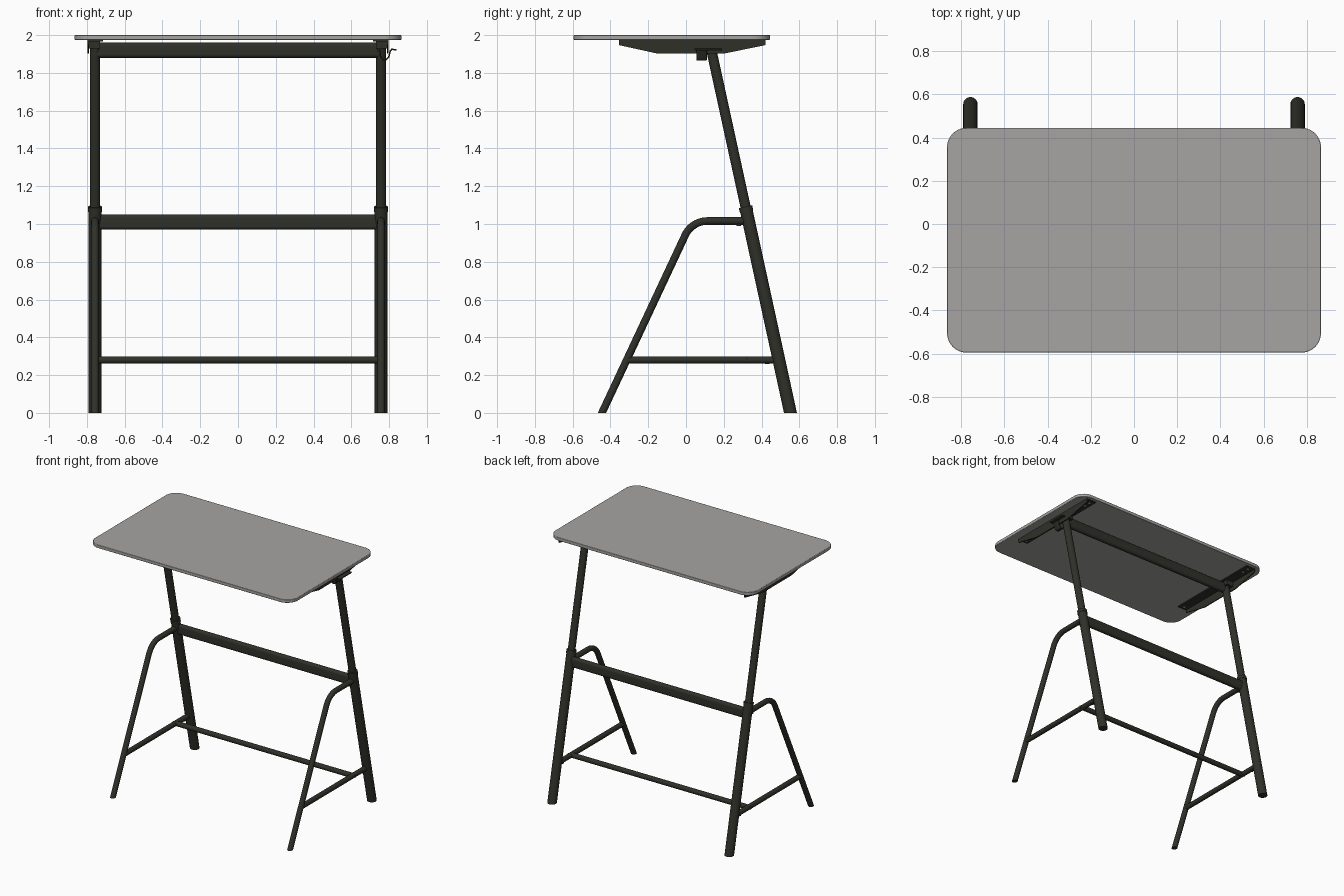
import bpy, bmesh, math
from mathutils import Vector

if "Cube" in bpy.data.objects:
    bpy.data.objects.remove(bpy.data.objects["Cube"])


def material(name, rgb):
    m = bpy.data.materials.new(name)
    m.diffuse_color = (*rgb, 1)
    m.use_nodes = True
    m.node_tree.nodes["Principled BSDF"].inputs["Base Color"].default_value = m.diffuse_color
    return m


STEEL = material("dark olive steel", (0.030, 0.030, 0.023))
GREY = material("warm grey top", (0.385, 0.378, 0.365))


def finish(name, bm, mat, smooth=True):
    bmesh.ops.recalc_face_normals(bm, faces=bm.faces[:])
    me = bpy.data.meshes.new(name)
    bm.to_mesh(me)
    bm.free()
    me.materials.append(mat)
    ob = bpy.data.objects.new(name, me)
    bpy.context.collection.objects.link(ob)
    if smooth:
        bpy.ops.object.select_all(action='DESELECT')
        bpy.context.view_layer.objects.active = ob
        ob.select_set(True)
        bpy.ops.object.shade_smooth_by_angle(angle=math.radians(35))
    return ob


def circle(r, n=28):
    return [(r * math.cos(2 * math.pi * i / n), r * math.sin(2 * math.pi * i / n)) for i in range(n)]


def rounded(w, h, r, n=8):
    """Rounded rectangle outline, half sizes w and h."""
    pts = []
    for cx, cy, a0 in ((1, 1, 0), (-1, 1, 90), (-1, -1, 180), (1, -1, 270)):
        for i in range(n + 1):
            a = math.radians(a0 + 90 * i / n)
            pts.append((cx * (w - r) + r * math.cos(a), cy * (h - r) + r * math.sin(a)))
    return pts


def sweep(name, path, section, ref, mat=STEEL, on_floor=False):
    """Sweep a section along a path; ref fixes the first section axis."""
    bm = bmesh.new()
    path = [Vector(p) for p in path]
    rings = []
    for i, p in enumerate(path):
        t = (path[min(i + 1, len(path) - 1)] - path[max(i - 1, 0)]).normalized()
        u = Vector(ref)
        u = (u - t * u.dot(t)).normalized()
        v = t.cross(u)
        ring = []
        for a, b in section:
            co = p + u * a + v * b
            if on_floor and i == 0:
                co -= t * (co.z / t.z)     # level cut at the floor
            ring.append(bm.verts.new(co))
        rings.append(ring)
    n = len(section)
    for r0, r1 in zip(rings, rings[1:]):
        for j in range(n):
            bm.faces.new((r0[j], r0[(j + 1) % n], r1[(j + 1) % n], r1[j]))
    bm.faces.new(rings[0])
    bm.faces.new(rings[-1])
    return finish(name, bm, mat)


def plate(name, outline, x0, x1):
    """Flat y-z outline extruded from x0 to x1."""
    bm = bmesh.new()
    f = bm.faces.new([bm.verts.new((x0, y, z)) for y, z in outline])
    g = bmesh.ops.extrude_face_region(bm, geom=[f])
    bmesh.ops.translate(bm, vec=(x1 - x0, 0, 0), verts=[v for v in g["geom"] if isinstance(v, bmesh.types.BMVert)])
    return finish(name, bm, STEEL, False)


def leg_y(z):
    return 0.553 - 0.218 * z


X = (1, 0, 0)
Z = (0, 0, 1)
LX = 0.757

# table top with rounded corners and softened rim
top = sweep("table_top", [(0, -0.075, 1.975), (0, -0.075, 2.0)], rounded(0.865, 0.52, 0.09, 12), X, GREY)
bev = top.modifiers.new("rim", 'BEVEL')
bev.width, bev.segments, bev.limit_method, bev.angle_limit = 0.003, 2, 'ANGLE', math.radians(60)

# bent front leg: straight rise, arc, level run to the rear leg
start = Vector((-0.445, 0.0))
corner = Vector((0.031, 1.016))
d = (corner - start).normalized()
turn = math.atan2(d.y, d.x)
rad = 0.13
cut = rad * math.tan(turn / 2)
centre = Vector((corner.x + cut, corner.y - rad))
bent = [tuple(start)]
for i in range(13):
    a = math.pi / 2 + turn * (1 - i / 12)
    bent.append((centre.x + rad * math.cos(a), centre.y + rad * math.sin(a)))
bent.append((leg_y(1.016), 1.016))

for side, s in (("left", -1), ("right", 1)):
    x = s * LX
    # telescopic rear leg
    sweep("rear_leg_outer_" + side, [(x, leg_y(0), 0), (x, leg_y(1.08), 1.08)], circle(0.0335), X, on_floor=True)
    sweep("rear_leg_inner_" + side, [(x, leg_y(1.0), 1.0), (x, leg_y(1.955), 1.955)], circle(0.027), X)
    sweep("leg_collar_" + side, [(x, leg_y(1.065), 1.065), (x, leg_y(1.092), 1.092)], circle(0.036), X)
    # front leg and side bar
    sweep("front_leg_" + side, [(x, y, z) for y, z in bent], circle(0.02), X, on_floor=True)
    sweep("side_bar_" + side, [(x, -0.445 + 0.28 * 0.4685, 0.28), (x, leg_y(0.28), 0.28)], circle(0.019), X)
    # small bolts
    for y, z in ((0.28, 0.99), (0.43, 0.258)):
        sweep("bolt_" + side, [(x, y, z), (x, y, z + 0.02)], circle(0.012, 12), X)
    sweep("stretcher_bolt_" + side, [(x + s * 0.017, 0.32, 0.28), (x + s * 0.022, 0.32, 0.28)], circle(0.01, 12), Z)
    # top bracket: flange under the top and tapered web on the outside
    plate("bracket_flange_" + side, [(-0.355, 1.967), (0.42, 1.967), (0.42, 1.975), (-0.355, 1.975)],
          s * 0.715, s * 0.797)
    plate("bracket_web_" + side, [(-0.355, 1.975), (-0.355, 1.947), (-0.15, 1.902), (0.2, 1.902),
                                  (0.42, 1.947), (0.42, 1.975)], s * 0.789, s * 0.797)
    for y in (-0.325, 0.34, 0.39):
        sweep("flange_hole_" + side, [(s * 0.75, y, 1.965), (s * 0.75, y, 1.968)], circle(0.01, 12), X, GREY)
    # block joining leg to bracket
    plate("leg_mount_" + side, [(0.09, 1.93), (0.18, 1.93), (0.18, 1.97), (0.09, 1.97)], s * 0.73, s * 0.79)

# cross beams and stretcher
for name, z in (("middle_beam", 1.01), ("upper_beam", 1.92)):
    sweep(name, [(-LX + 0.01, leg_y(z), z), (LX - 0.01, leg_y(z), z)], rounded(0.04, 0.02, 0.019), Z)
sweep("lower_stretcher", [(-LX, 0.32, 0.28), (LX, 0.32, 0.28)], circle(0.019), Z)

# release lever: bent strip on the right
lever = [(0.75, 1.93), (0.755, 1.885), (0.768, 1.87), (0.785, 1.87), (0.798, 1.885), (0.806, 1.915), (0.815, 1.926)]
sweep("release_lever", [(x, 0.083, z) for x, z in lever], rounded(0.028, 0.004, 0.0035, 3), (0, 1, 0))
sweep("lever_tab", [(0.812, 0.118, 1.925), (0.84, 0.118, 1.922)], rounded(0.072, 0.004, 0.0035, 3), (0, 1, 0))
